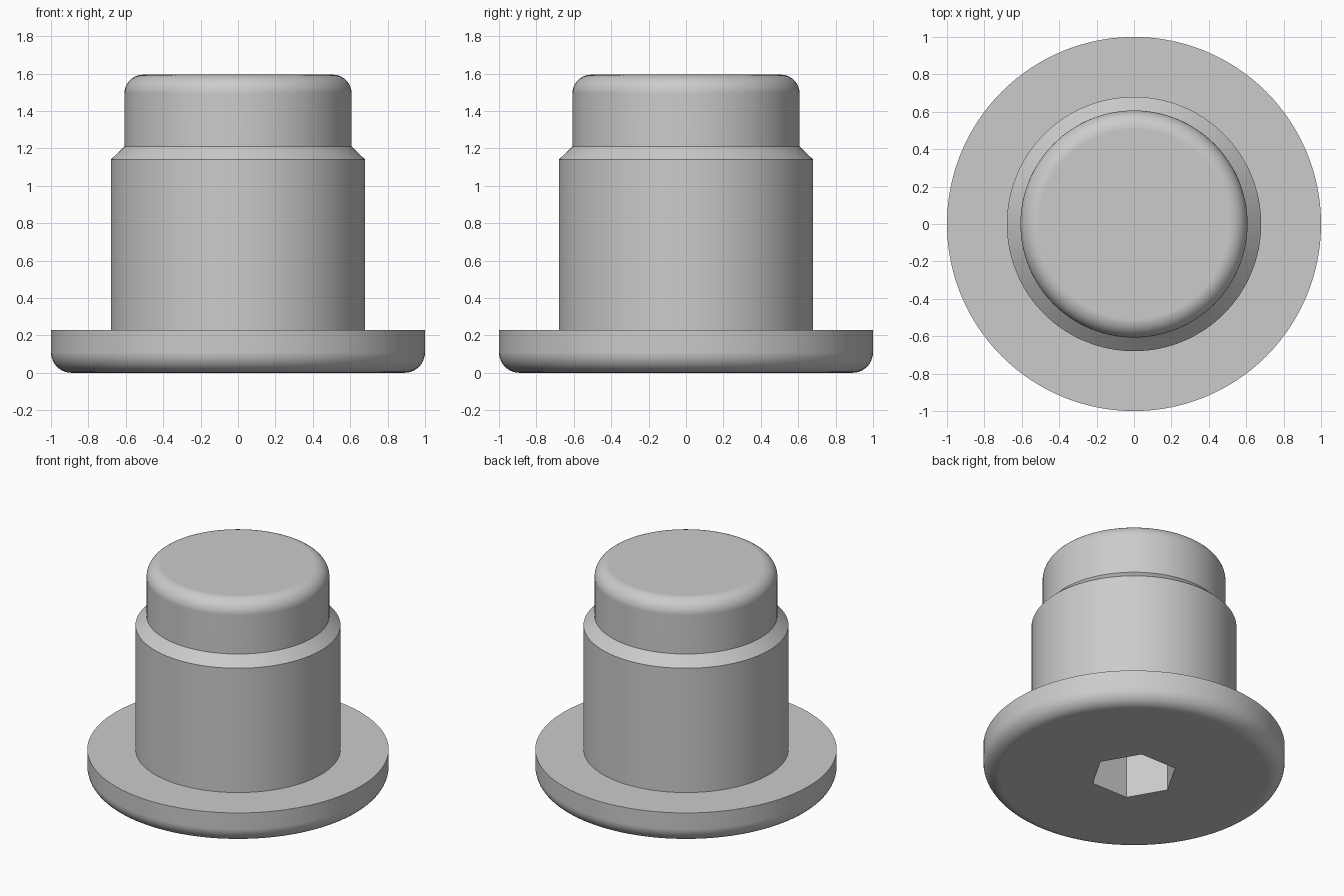
import bpy, bmesh
from math import sin, cos, pi, radians
from mathutils import Matrix

if "Cube" in bpy.data.objects:
    bpy.data.objects.remove(bpy.data.objects["Cube"], do_unlink=True)

STEPS = 128
steel = bpy.data.materials.new("light grey steel")
steel.use_nodes = True
GREY = (0.6, 0.6, 0.6, 1)
steel.diffuse_color = GREY
steel.node_tree.nodes["Principled BSDF"].inputs["Base Color"].default_value = GREY


def fillet(cx, cz, r, start, end, n=10):
    """Arc points (radius, height) around a centre, angles in degrees."""
    angles = [radians(start + (end - start) * i / n) for i in range(n + 1)]
    return [(cx + r * cos(a), cz + r * sin(a)) for a in angles]


def add_object(name, bm):
    bmesh.ops.recalc_face_normals(bm, faces=bm.faces)
    mesh = bpy.data.meshes.new(name)
    bm.to_mesh(mesh)
    bm.free()
    mesh.materials.append(steel)
    obj = bpy.data.objects.new(name, mesh)
    bpy.context.collection.objects.link(obj)
    return obj


# Turned body: rounded flange, shank, chamfered shoulder, rounded nose
FLANGE_R, SHANK_R, NOSE_R, TOP = 1.0, 0.68, 0.607, 1.594
FOOT, CROWN = 0.11, 0.1
profile = fillet(FLANGE_R - FOOT, FOOT, FOOT, -90, 0)
profile += [(FLANGE_R, 0.23), (SHANK_R, 0.23), (SHANK_R, 1.14), (NOSE_R, 1.21)]
profile += fillet(NOSE_R - CROWN, TOP - CROWN, CROWN, 0, 90)

bm = bmesh.new()
rings = [[bm.verts.new((r * cos(2 * pi * i / STEPS), r * sin(2 * pi * i / STEPS), z))
          for i in range(STEPS)] for r, z in profile]
for low, high in zip(rings, rings[1:]):
    for i in range(STEPS):
        j = (i + 1) % STEPS
        bm.faces.new((low[i], low[j], high[j], high[i]))
bm.faces.new(rings[0])
bm.faces.new(rings[-1])
plug = add_object("flanged_plug", bm)

# Hexagonal key socket in the underside
SOCKET_R, DEPTH = 0.29, 0.45
bm = bmesh.new()
bmesh.ops.create_cone(bm, cap_ends=True, segments=6, radius1=SOCKET_R,
                      radius2=SOCKET_R, depth=2 * DEPTH)
# put two corners on the x axis
corner = max(bm.verts, key=lambda v: v.co.x).co
if abs(corner.y) > 0.01:
    bmesh.ops.rotate(bm, verts=bm.verts, matrix=Matrix.Rotation(pi / 6, 3, "Z"))
cutter = add_object("socket_cutter", bm)
cutter.hide_render = True

cut = plug.modifiers.new("hex socket", "BOOLEAN")
cut.operation = "DIFFERENCE"
cut.solver = "EXACT"
cut.object = cutter
bpy.ops.object.select_all(action="DESELECT")
plug.select_set(True)
bpy.context.view_layer.objects.active = plug
bpy.ops.object.modifier_apply(modifier=cut.name)
bpy.data.objects.remove(cutter, do_unlink=True)

# Smooth round surfaces, crisp edges and flat end faces
bpy.ops.object.shade_smooth_by_angle(angle=radians(30))
weighted = plug.modifiers.new("flat ends", "WEIGHTED_NORMAL")
weighted.keep_sharp = True
